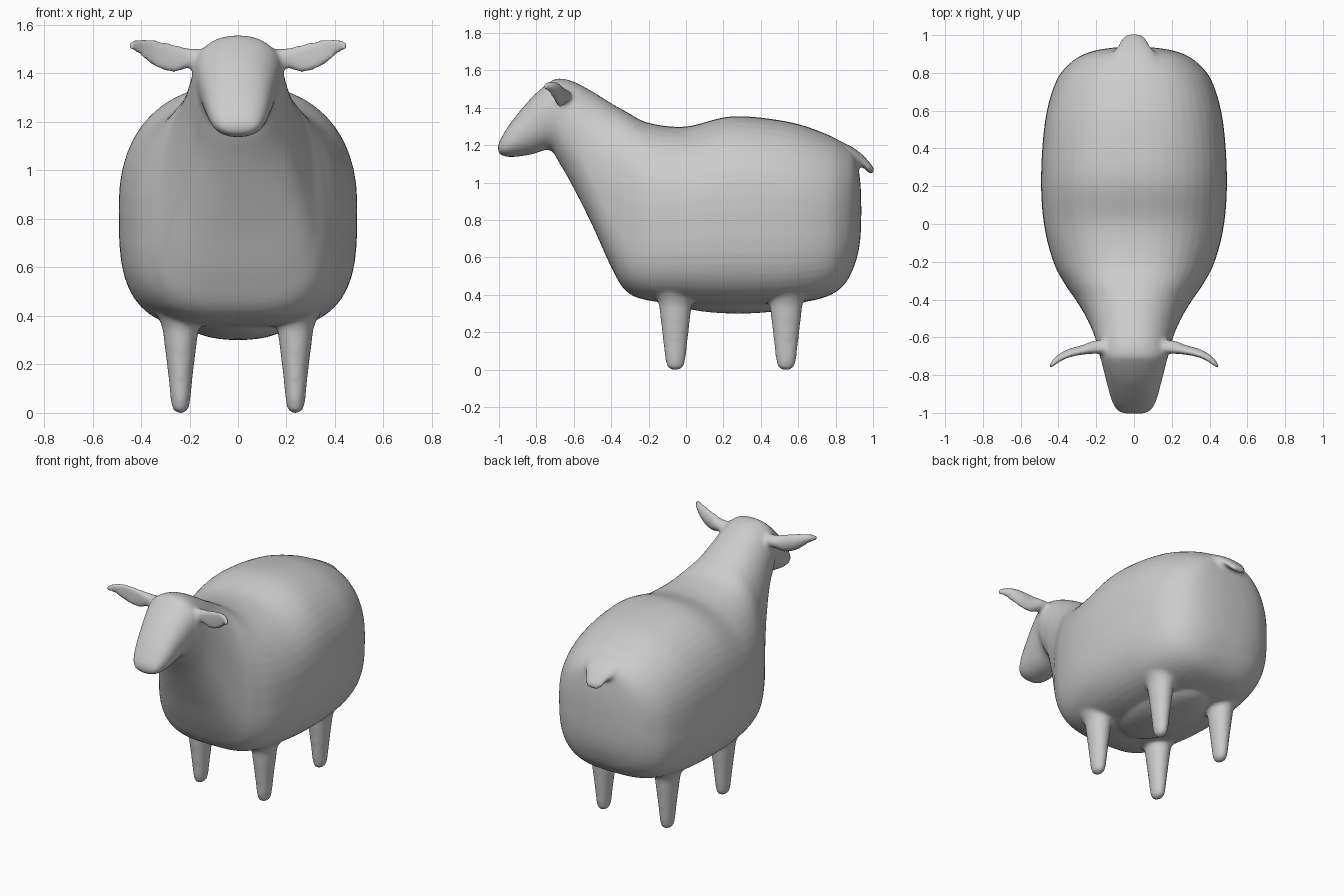
import bpy, bmesh, math

if "Cube" in bpy.data.objects:
    bpy.data.objects.remove(bpy.data.objects["Cube"])

wool = bpy.data.materials.new("soft grey")
wool.diffuse_color = (0.6, 0.6, 0.6, 1)
wool.use_nodes = True
wool.node_tree.nodes["Principled BSDF"].inputs["Base Color"].default_value = wool.diffuse_color
SEG = 48


def spline(rows, steps=6):
    """Smoothly interpolate rows of numbers (Catmull-Rom)."""
    out = []
    for i in range(len(rows) - 1):
        p0, p1 = rows[max(i - 1, 0)], rows[i]
        p2, p3 = rows[i + 1], rows[min(i + 2, len(rows) - 1)]
        for s in range(steps):
            t = s / steps
            out.append([0.5 * (2 * b + (c - a) * t + (2 * a - 5 * b + 4 * c - d) * t * t
                               + (3 * b - a - 3 * c + d) * t ** 3)
                        for a, b, c, d in zip(p0, p1, p2, p3)])
    return out + [list(rows[-1])]


def spow(v, e):
    return math.copysign(abs(v) ** e, v)


def loft(name, rings):
    """Skin a list of closed rings and cap both ends."""
    bm = bmesh.new()
    vs = [[bm.verts.new(p) for p in r] for r in rings]
    for a, b in zip(vs, vs[1:]):
        for i in range(SEG):
            j = (i + 1) % SEG
            bm.faces.new((a[i], a[j], b[j], b[i]))
    bm.faces.new(vs[0])
    bm.faces.new(vs[-1])
    bmesh.ops.recalc_face_normals(bm, faces=bm.faces)
    me = bpy.data.meshes.new(name)
    bm.to_mesh(me)
    bm.free()
    ob = bpy.data.objects.new(name, me)
    bpy.context.collection.objects.link(ob)
    return ob


ANG = [2 * math.pi * i / SEG for i in range(SEG)]


def y_slice(y, top, bot, hw, mid, n):
    """Upright cross-section: rounded above, squarer (exponent n) below."""
    zc = bot + (top - bot) * mid
    ring = []
    for a in ANG:
        up = math.sin(a) >= 0
        e = 2 / (2.3 if up else n)
        h = top - zc if up else zc - bot
        ring.append((hw * spow(math.cos(a), e), y, zc + h * spow(math.sin(a), e)))
    return ring


# head, neck and body: y, top, bottom, half width, widest height, squareness
body = [(-1.005, 1.20, 1.165, .05, .5, 2.2), (-.985, 1.245, 1.145, .09, .5, 2.2),
        (-.93, 1.33, 1.137, .12, .5, 2.2), (-.83, 1.45, 1.15, .147, .55, 2.2),
        (-.73, 1.537, 1.175, .172, .58, 2.2), (-.68, 1.557, 1.11, .187, .58, 2.3),
        (-.6, 1.54, .97, .207, .5, 2.4), (-.5, 1.487, .77, .25, .4, 2.8),
        (-.4, 1.425, .55, .31, .36, 3.2), (-.32, 1.38, .42, .365, .4, 3.3),
        (-.2, 1.32, .37, .427, .46, 3.3), (0, 1.30, .352, .477, .5, 3.3),
        (.25, 1.355, .34, .492, .5, 3.3), (.55, 1.325, .352, .47, .5, 3.3),
        (.75, 1.26, .39, .415, .5, 3.2), (.85, 1.205, .46, .34, .5, 3),
        (.905, 1.15, .57, .25, .5, 2.8), (.93, 1.02, .68, .14, .5, 2.4),
        (.937, .9, .8, .04, .5, 2.2)]
parts = [loft("body", [y_slice(*r) for r in spline(body)])]

# tail
tail = [(.78, 1.24, 1.1, .19), (.88, 1.195, 1.09, .13), (.94, 1.152, 1.085, .088),
        (.98, 1.11, 1.05, .065), (1.005, 1.08, 1.047, .035)]
parts.append(loft("tail", [y_slice(*r, .5, 2.2) for r in spline(tail)]))

# low bulge under the belly
belly = [(.28 - .35 * math.cos(math.pi * k / 16), .35 * math.sin(math.pi * k / 16))
         for k in range(1, 16)]
parts.append(loft("belly", [[(.6 * s * math.cos(a), y, .37 + .2 * s * math.sin(a)) for a in ANG]
                            for y, s in belly]))

# legs: height, half width in x, half width in y
leg = [(0.0, .015, .02), (.012, .03, .04), (.05, .04, .053), (.15, .05, .065),
       (.28, .066, .08), (.36, .078, .092), (.43, .11, .13), (.5, .12, .14)]
# ears: x, y, top, bottom, half thickness
ear = [(.12, -.65, 1.5, 1.43, .035), (.2, -.65, 1.503, 1.425, .037), (.27, -.665, 1.522, 1.403, .026),
       (.35, -.685, 1.54, 1.432, .023), (.41, -.718, 1.542, 1.48, .022), (.455, -.76, 1.528, 1.505, .014)]
for side in (-1, 1):
    for pos, cy in (("front", -.057), ("back", .535)):
        parts.append(loft(pos + "_leg", [[(side * .237 + rx * math.cos(a), cy + ry * math.sin(a), z)
                                         for a in ANG] for z, rx, ry in spline(leg)]))
    # the ear cups forward along its upper and lower edge
    parts.append(loft("ear", [[(side * x, y + t * math.cos(a) - .012 * math.sin(a) ** 2,
                               (zt + zb) / 2 + (zt - zb) / 2 * math.sin(a)) for a in ANG]
                              for x, y, zt, zb, t in spline(ear)]))

# fuse all parts into one smooth skin
bpy.ops.object.select_all(action='DESELECT')
for p in parts:
    p.select_set(True)
bpy.context.view_layer.objects.active = parts[0]
bpy.ops.object.join()
sheep = bpy.context.view_layer.objects.active
sheep.name = "sheep"
sheep.data.materials.clear()
sheep.data.materials.append(wool)
rem = sheep.modifiers.new("fuse", 'REMESH')
rem.mode = 'VOXEL'
rem.voxel_size = 0.012
rem.use_smooth_shade = True
sm = sheep.modifiers.new("soften", 'SMOOTH')
sm.factor = 0.5
sm.iterations = 8
